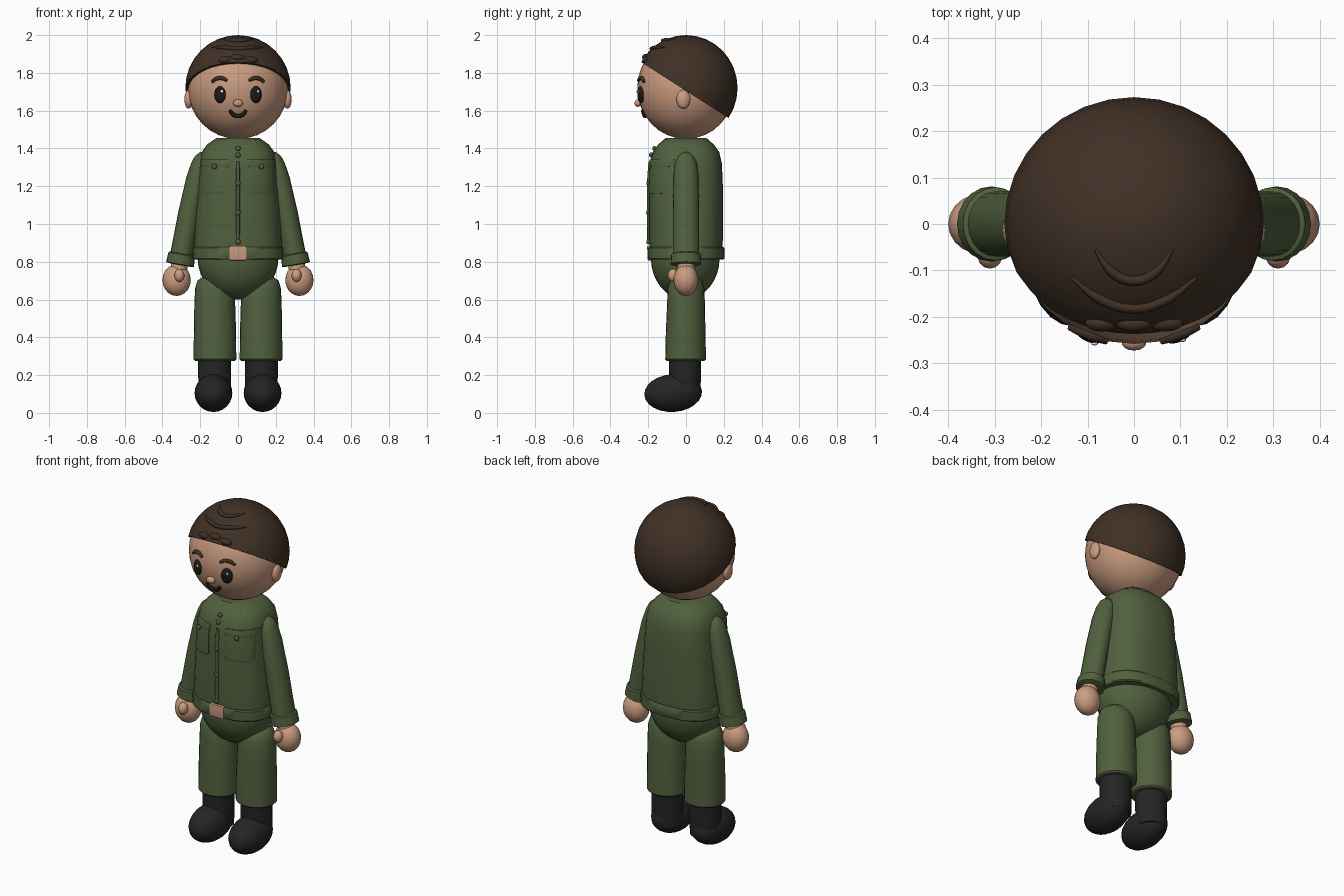
import bpy, bmesh, math
from mathutils import Matrix, Vector

if "Cube" in bpy.data.objects:
    bpy.data.objects.remove(bpy.data.objects["Cube"])


def material(name, r, g, b):
    m = bpy.data.materials.new(name)
    m.diffuse_color = (r, g, b, 1)
    m.use_nodes = True
    m.node_tree.nodes["Principled BSDF"].inputs["Base Color"].default_value = m.diffuse_color
    return m


SKIN = material("skin", 0.60, 0.335, 0.215)
GREEN = material("uniform_green", 0.082, 0.118, 0.048)
HAIR = material("hair_brown", 0.050, 0.030, 0.019)
BLACK = material("boot_black", 0.018, 0.018, 0.018)
DARK = material("eye_black", 0.012, 0.010, 0.009)
WHITE = material("eye_glint", 0.8, 0.8, 0.8)


def finish(name, bm, mat, angle=40):
    bmesh.ops.recalc_face_normals(bm, faces=bm.faces)
    me = bpy.data.meshes.new(name)
    bm.to_mesh(me)
    bm.free()
    me.materials.append(mat)
    me.polygons.foreach_set("use_smooth", [True] * len(me.polygons))
    me.set_sharp_from_angle(angle=math.radians(angle))
    ob = bpy.data.objects.new(name, me)
    bpy.context.collection.objects.link(ob)
    return ob


def ellipsoid(name, center, radii, mat, rot=(0, 0, 0), seg=16, cut=None):
    """Scaled sphere, optionally cut to the upper side of a plane (point, normal)."""
    bm = bmesh.new()
    bmesh.ops.create_uvsphere(bm, u_segments=seg, v_segments=max(8, seg // 2), radius=1)
    r = Matrix.Rotation(rot[2], 4, 'Z') @ Matrix.Rotation(rot[1], 4, 'Y') @ Matrix.Rotation(rot[0], 4, 'X')
    bm.transform(Matrix.Translation(center) @ r @ Matrix.Diagonal((*radii, 1)))
    if cut:
        res = bmesh.ops.bisect_plane(bm, geom=bm.verts[:] + bm.edges[:] + bm.faces[:],
                                     plane_co=cut[0], plane_no=cut[1], clear_inner=True)
        edges = [e for e in res["geom_cut"] if isinstance(e, bmesh.types.BMEdge)]
        bmesh.ops.contextual_create(bm, geom=edges)
    return finish(name, bm, mat)


def loft(name, rings, mat, n=2.0, seg=24, tilt=0.0):
    """Skin superellipse rings (cx, cy, z, rx, ry) and cap both ends."""
    bm = bmesh.new()
    loops = []
    for cx, cy, z, rx, ry in rings:
        loop = []
        for i in range(seg):
            c, s = math.cos(math.tau * i / seg), math.sin(math.tau * i / seg)
            x = rx * math.copysign(abs(c) ** (2 / n), c)
            y = ry * math.copysign(abs(s) ** (2 / n), s)
            loop.append(bm.verts.new((cx + x, cy + y, z + tilt * x)))
        loops.append(loop)
    for a, b in zip(loops, loops[1:]):
        for i in range(seg):
            j = (i + 1) % seg
            bm.faces.new((a[i], a[j], b[j], b[i]))
    bm.faces.new(loops[0])
    bm.faces.new(loops[-1])
    return finish(name, bm, mat)


def tube(name, pts, radius, mat, taper=0.3):
    """Round strand through the points, thinner at both ends."""
    cu = bpy.data.curves.new(name, 'CURVE')
    cu.dimensions = '3D'
    cu.bevel_depth, cu.bevel_resolution, cu.resolution_u = radius, 2, 5
    cu.use_fill_caps = True
    sp = cu.splines.new('BEZIER')
    sp.bezier_points.add(len(pts) - 1)
    for i, (bp, p) in enumerate(zip(sp.bezier_points, pts)):
        bp.co = p
        bp.handle_left_type = bp.handle_right_type = 'AUTO'
        bp.radius = taper if i in (0, len(pts) - 1) else 1
    cu.materials.append(mat)
    ob = bpy.data.objects.new(name, cu)
    bpy.context.collection.objects.link(ob)
    bpy.ops.object.select_all(action='DESELECT')
    ob.select_set(True)
    bpy.context.view_layer.objects.active = ob
    bpy.ops.object.convert(target='MESH')


# Jacket body
TORSO = [(0, 0, .82, .232, .19), (0, 0, .92, .232, .195), (0, 0, 1.05, .224, .195),
         (0, 0, 1.2, .212, .195), (0, 0, 1.32, .203, .19), (0, 0, 1.38, .192, .176),
         (0, 0, 1.42, .165, .148), (0, 0, 1.455, .115, .108)]
N = 2.6
loft("jacket", TORSO, GREEN, N, 32)


def chest_y(x, z):
    """Front surface of the jacket."""
    for a, b in zip(TORSO, TORSO[1:]):
        if a[2] <= z <= b[2]:
            t = (z - a[2]) / (b[2] - a[2])
            rx, ry = a[3] + t * (b[3] - a[3]), a[4] + t * (b[4] - a[4])
            return -ry * max(0.0, 1 - abs(x / rx) ** N) ** (1 / N)
    return -.19


def chest_plate(name, x0, x1, z0, z1, thick, mat):
    """Bevelled plate bent to follow the chest."""
    bm = bmesh.new()
    bmesh.ops.create_cube(bm, size=1)
    bmesh.ops.bevel(bm, geom=bm.edges[:], offset=.07, segments=2, affect='EDGES', profile=.5)
    for k in range(-3, 4):
        bmesh.ops.bisect_plane(bm, geom=bm.verts[:] + bm.edges[:] + bm.faces[:],
                               plane_co=(k / 8, 0, 0), plane_no=(1, 0, 0))
    for v in bm.verts:
        x, z = x0 + (v.co.x + .5) * (x1 - x0), z0 + (v.co.z + .5) * (z1 - z0)
        v.co = (x, chest_y(x, z) + (v.co.y + .2) * thick / .7, z)
    return finish(name, bm, mat)


# Belt, buckle and hips
loft("belt", [(0, 0, .812, .236, .198), (0, 0, .818, .241, .203),
              (0, 0, .872, .241, .203), (0, 0, .878, .236, .198)], GREEN, N, 32)
chest_plate("belt_buckle", -.046, .046, .808, .884, .03, SKIN)
ellipsoid("hips", (0, -.004, .82), (.214, .182, .22), GREEN, seg=32)

# Front placket and buttons
tube("placket", [(0, chest_y(0, z) - .002, z) for z in (.9, 1.06, 1.22, 1.33)], .01, GREEN, .9)
for z in (.905, 1.06, 1.215, 1.365, 1.40):
    ellipsoid("jacket_button", (0, chest_y(0, z) - .006, z), (.014, .01, .014), GREEN, seg=12)

for s in (-1, 1):
    # Chest pockets
    xs = sorted((s * .056, s * .19))
    chest_plate("pocket", *xs, 1.16, 1.33, .016, GREEN)
    xs = sorted((s * .05, s * .196))
    chest_plate("pocket_flap", *xs, 1.302, 1.342, .023, GREEN)
    ellipsoid("pocket_button", (s * .125, chest_y(s * .125, 1.305) - .024, 1.305),
              (.014, .009, .014), GREEN, seg=12)

    # Collar flap
    bm = bmesh.new()
    quad = [(.135, -.128, 1.392), (.085, -.10, 1.452), (.018, -.142, 1.415), (.05, -.168, 1.368)]
    back = [bm.verts.new((s * x, y + .012, z)) for x, y, z in quad]
    front = [bm.verts.new((s * x, y - .012, z - .004)) for x, y, z in quad]
    bm.faces.new(back)
    bm.faces.new(front)
    for i in range(4):
        j = (i + 1) % 4
        bm.faces.new((back[i], back[j], front[j], front[i]))
    bmesh.ops.bevel(bm, geom=bm.edges[:], offset=.006, segments=2, affect='EDGES', profile=.5)
    finish("collar", bm, GREEN)

    # Sleeve, cuff, wrist and hand
    loft("sleeve", [(s * x, 0, z, rx, ry) for x, z, rx, ry in (
        (.30, .83, .062, .07), (.283, .92, .061, .07), (.255, 1.07, .06, .069),
        (.215, 1.25, .058, .066), (.197, 1.325, .05, .058), (.192, 1.36, .036, .04),
        (.19, 1.38, .012, .014))], GREEN, seg=20)
    loft("cuff", [(s * .308, 0, .783, .062, .068), (s * .307, 0, .787, .074, .081),
                  (s * .298, 0, .838, .070, .079), (s * .297, 0, .844, .06, .069)],
         GREEN, seg=20, tilt=s * .18)
    loft("wrist", [(s * .318, 0, .73, .045, .045), (s * .305, 0, .82, .045, .045)], SKIN, seg=16)
    ellipsoid("hand", (s * .325, 0, .703), (.075, .066, .084), SKIN, seg=20)
    ellipsoid("thumb", (s * .31, -.068, .728), (.027, .028, .035), SKIN, seg=14)

    # Trouser leg and boot
    loft("trouser_leg", [(s * x, y, z, rx, ry) for x, y, z, rx, ry in (
        (.122, -.002, .276, .105, .1), (.122, -.002, .284, .113, .108),
        (.122, -.002, .42, .112, .105), (.123, 0, .58, .108, .1),
        (.125, 0, .66, .102, .097), (.13, 0, .70, .085, .083),
        (.135, 0, .725, .045, .05))], GREEN, seg=24)
    loft("boot_shaft", [(s * .124, -.005, .08, .085, .082), (s * .124, -.005, .3, .088, .085)],
         BLACK, seg=20)
    ellipsoid("boot_foot", (s * .13, -.068, .105), (.1, .153, .1), BLACK, (math.radians(4), 0, 0), 24)

# Head and hair cap cut along a sloping hairline
HC = Vector((0, 0, 1.72))
ellipsoid("head", HC, (.266, .258, .27), SKIN, seg=32)
ellipsoid("hair", HC, (.279, .273, .28), HAIR, seg=32, cut=((0, 0, 1.705), (0, .64, 1)))


def face_pt(x, z, out=0.0):
    return (x, -.258 * math.sqrt(1 - (x / .266) ** 2 - ((z - 1.72) / .27) ** 2) - out, z)


def scalp_pt(x, y):
    return (x, y, 1.72 + .28 * math.sqrt(1 - (x / .279) ** 2 - (y / .273) ** 2))


# Hair strands and fringe curls
tube("hair_strand", [scalp_pt(x, y) for x, y in
                     ((-.135, -.115), (-.075, -.16), (0, -.182), (.075, -.16), (.135, -.115))], .011, HAIR)
tube("hair_strand", [scalp_pt(x, y) for x, y in
                     ((-.083, -.055), (-.045, -.105), (0, -.122), (.045, -.105), (.083, -.055))], .011, HAIR)
for x, z in ((-.068, 1.868), (0, 1.882), (.068, 1.868)):
    ellipsoid("fringe_curl", face_pt(x, z, .008), (.038, .018, .019), HAIR, seg=14)

# Face
ellipsoid("nose", face_pt(0, 1.64, .008), (.027, .018, .02), SKIN, seg=14)
tube("mouth", [face_pt(x, z, .002) for x, z in
               ((-.043, 1.602), (-.025, 1.58), (0, 1.572), (.025, 1.58), (.043, 1.602))], .012, DARK, .8)
for s in (-1, 1):
    ellipsoid("eye", face_pt(s * .095, 1.685), (.032, .016, .045), DARK, (0, 0, s * .38), 18)
    ellipsoid("eye_glint", face_pt(s * .095 + .01, 1.702, .0135), (.007, .004, .009), WHITE, seg=10)
    tube("eyebrow", [face_pt(s * x, z, .003) for x, z in
                     ((.058, 1.76), (.085, 1.772), (.112, 1.77), (.138, 1.752))], .011, HAIR, .7)
    ellipsoid("ear", (s * .262, -.014, 1.66), (.022, .037, .05), SKIN, seg=16)
